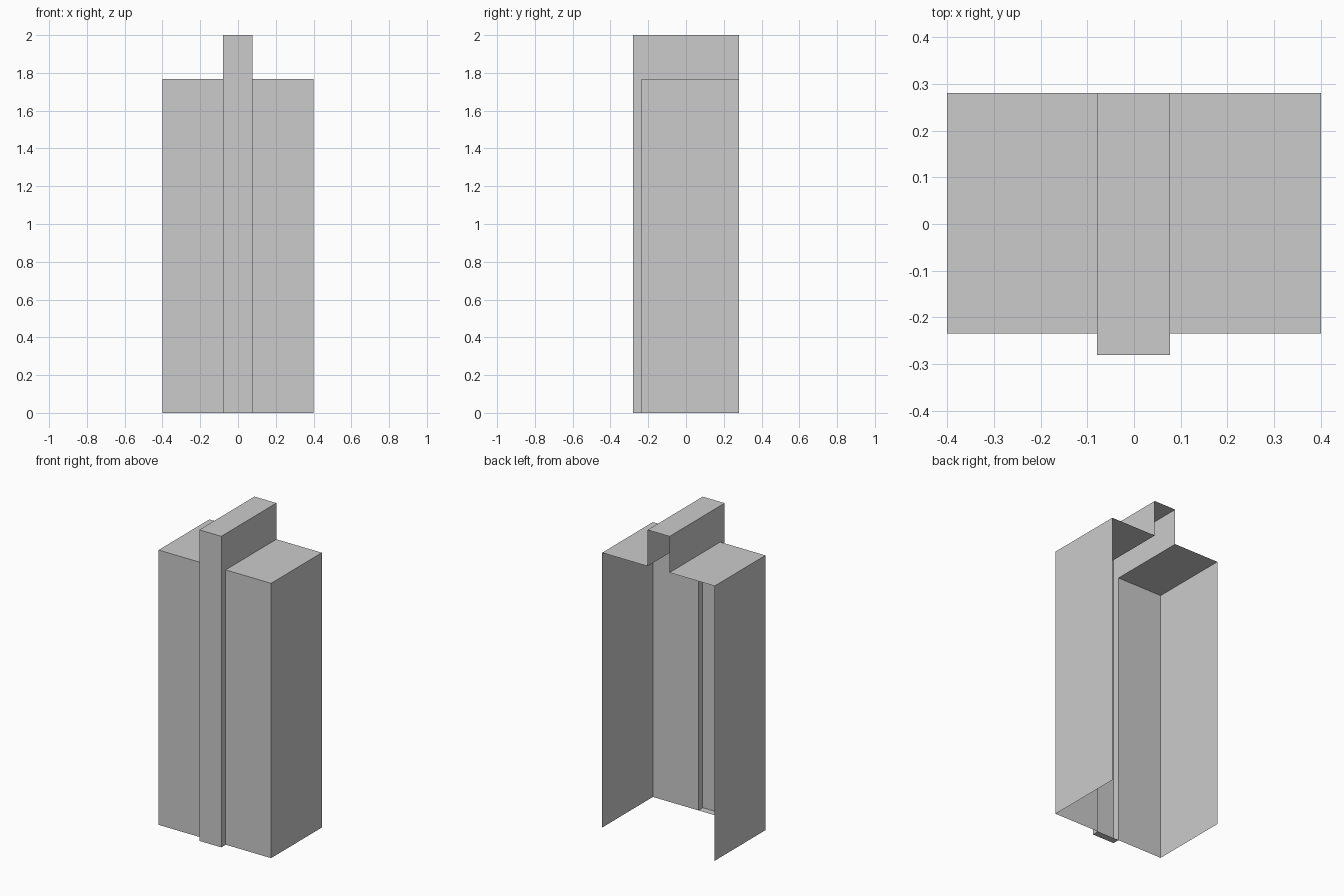
import bpy, bmesh

if "Cube" in bpy.data.objects:
    bpy.data.objects.remove(bpy.data.objects["Cube"])

BACK, FRONT, FIN_FRONT = 0.28, -0.235, -0.28
ROOF, TOP = 1.767, 2.0


def shell(name, profile, x0, x1, open_edges, open_caps=()):
    """Extrude a (y, z) profile along x as a thin shell, leaving some sides open."""
    bm = bmesh.new()
    a = [bm.verts.new((x0, y, z)) for y, z in profile]
    b = [bm.verts.new((x1, y, z)) for y, z in profile]
    n = len(profile)
    for i in range(n):
        if i not in open_edges:
            j = (i + 1) % n
            bm.faces.new((a[i], a[j], b[j], b[i]))
    if "min" not in open_caps:
        bm.faces.new(a[::-1])
    if "max" not in open_caps:
        bm.faces.new(b)
    bm.normal_update()
    # Profiles run clockwise seen from +x, so turn every face outward
    bmesh.ops.reverse_faces(bm, faces=bm.faces[:])
    mesh = bpy.data.meshes.new(name)
    bm.to_mesh(mesh)
    bm.free()
    obj = bpy.data.objects.new(name, mesh)
    bpy.context.collection.objects.link(obj)
    return obj


# Side blocks: front, roof and outer wall only; open at back, bottom and fin side
block = [(FRONT, 0), (FRONT, ROOF), (BACK, ROOF), (BACK, 0)]
shell("left_block", block, -0.4, -0.079, {2, 3}, {"max"})
shell("right_block", block, 0.077, 0.4, {2, 3}, {"min"})

# Central fin: shallow strip down the front, full-depth crown above the roofs
fin = [(FIN_FRONT, 0), (FIN_FRONT, TOP), (BACK, TOP),
       (BACK, ROOF), (FRONT, ROOF), (FRONT, 0)]
shell("central_fin", fin, -0.079, 0.077, {2, 3, 4})
